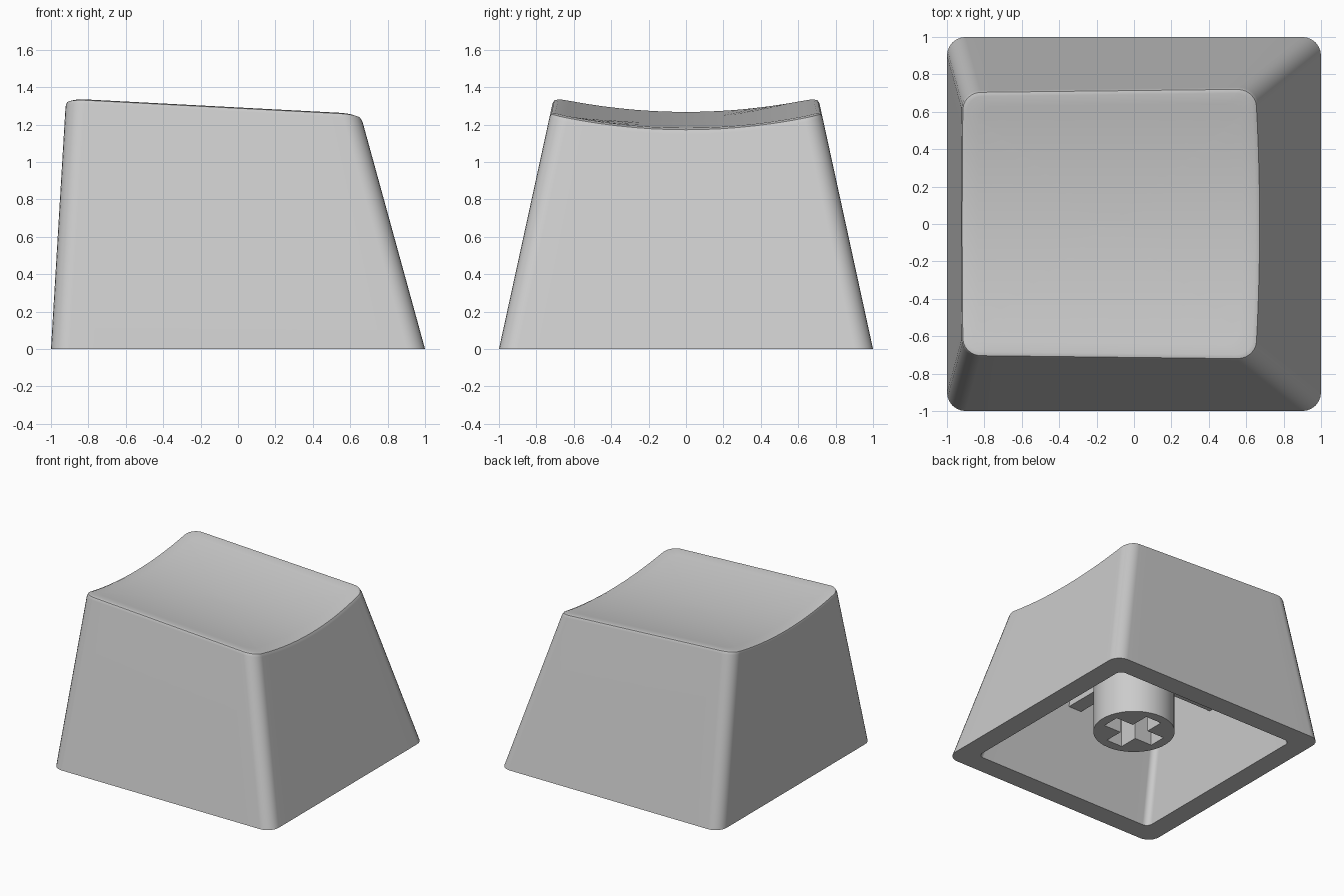
import bpy, bmesh, math

if "Cube" in bpy.data.objects:
    bpy.data.objects.remove(bpy.data.objects["Cube"])

grey = bpy.data.materials.new("light_grey")
grey.diffuse_color = (0.6, 0.6, 0.6, 1)
grey.use_nodes = True
grey.node_tree.nodes["Principled BSDF"].inputs["Base Color"].default_value = grey.diffuse_color


def rounded_ring(z_of, inset, radius, arc=6, side=14):
    """Rounded rectangle on the slanted walls; z_of(x, y) gives its height."""
    pts = []

    def place(u, v, ang):
        # u, v: corner signs or side fractions (-1..1); ang: corner angle or None
        z = 1.0
        for _ in range(6):
            x0, x1, yy = -1 + .06 * z + inset, 1 - .275 * z - inset, 1 - .218 * z - inset
            cx, hx, hy = (x0 + x1) / 2, (x1 - x0) / 2 - radius, yy - radius
            x = cx + u * hx + radius * math.cos(ang)
            y = v * hy + radius * math.sin(ang)
            z = z_of(x, y)
        pts.append((x, y, z))

    corners = [(1, 1), (-1, 1), (-1, -1), (1, -1)]
    for k, (u, v) in enumerate(corners):
        a0 = k * math.pi / 2
        for i in range(arc + 1):
            place(u, v, a0 + i / arc * math.pi / 2)
        nu, nv = corners[(k + 1) % 4]
        for i in range(1, side):
            t = i / side
            place(u + (nu - u) * t, v + (nv - v) * t, a0 + math.pi / 2)
    return pts


def dish(x, y):
    return 1.34 - .055 * (x + .85) - .075 * (1 - (y / .7) ** 2)


def finish(ob):
    ob.data.materials.append(grey)
    bpy.context.view_layer.objects.active = ob
    ob.select_set(True)
    bpy.ops.object.shade_smooth_by_angle(angle=math.radians(30))
    ob.select_set(False)


def mesh_object(name, bm):
    bmesh.ops.recalc_face_normals(bm, faces=bm.faces)
    me = bpy.data.meshes.new(name)
    bm.to_mesh(me)
    bm.free()
    ob = bpy.data.objects.new(name, me)
    bpy.context.collection.objects.link(ob)
    return ob


def box(name, x0, x1, y0, y1, z0, z1):
    bm = bmesh.new()
    bmesh.ops.create_cube(bm, size=1)
    for v in bm.verts:
        v.co = ((x0 + x1) / 2 + v.co.x * (x1 - x0),
                (y0 + y1) / 2 + v.co.y * (y1 - y0),
                (z0 + z1) / 2 + v.co.z * (z1 - z0))
    return mesh_object(name, bm)


# Keycap shell: inner ceiling, inner wall, bottom rim, outer wall, soft edge, dished top
rings = [
    rounded_ring(lambda x, y: 1.03, .167, .05),
    rounded_ring(lambda x, y: 0, .167, .05),
    rounded_ring(lambda x, y: 0, 0, .1),
    rounded_ring(lambda x, y: dish(x, y) - .03, 0, .1),
    rounded_ring(lambda x, y: dish(x, y) - .009, .006, .095),
    rounded_ring(lambda x, y: dish(x, y), .026, .085),
]
edge = rings[-1]
centre = (-.13, 0)
for k in range(1, 12):
    s = 1 - k / 12
    flat = [(centre[0] + (x - centre[0]) * s, y * s) for x, y, _ in edge]
    rings.append([(x, y, dish(x, y)) for x, y in flat])

bm = bmesh.new()
loops = [[bm.verts.new(p) for p in ring] for ring in rings]
n = len(edge)
for a, b in zip(loops, loops[1:]):
    for i in range(n):
        j = (i + 1) % n
        bm.faces.new((a[i], a[j], b[j], b[i]))
bm.faces.new(loops[0])
tip = bm.verts.new((*centre, dish(*centre)))
for i in range(n):
    bm.faces.new((loops[-1][i], loops[-1][(i + 1) % n], tip))
shell = mesh_object("keycap_shell", bm)
finish(shell)
wn = shell.modifiers.new("even_shading", 'WEIGHTED_NORMAL')
wn.keep_sharp = True

# Stem with a cross-shaped socket
bm = bmesh.new()
bmesh.ops.create_cone(bm, cap_ends=True, segments=48, radius1=.307, radius2=.307, depth=.91)
bmesh.ops.translate(bm, verts=bm.verts, vec=(0, 0, .15 + .455))
stem = mesh_object("stem", bm)
finish(stem)
for name, hx, hy in (("socket_cutter_x", .23, .072), ("socket_cutter_y", .072, .23)):
    cutter = box(name, -hx, hx, -hy, hy, .1, .57)
    cutter.hide_render = True
    cutter.hide_viewport = True
    cutter.display_type = 'WIRE'
    mod = stem.modifiers.new(name, 'BOOLEAN')
    mod.operation = 'DIFFERENCE'
    mod.solver = 'EXACT'
    mod.object = cutter

# Ribs from the stem to the walls
finish(box("rib_across", -.83, .67, -.06, .06, .65, 1.06))
finish(box("rib_lengthwise", -.06, .06, -.72, .72, .651, 1.061))
